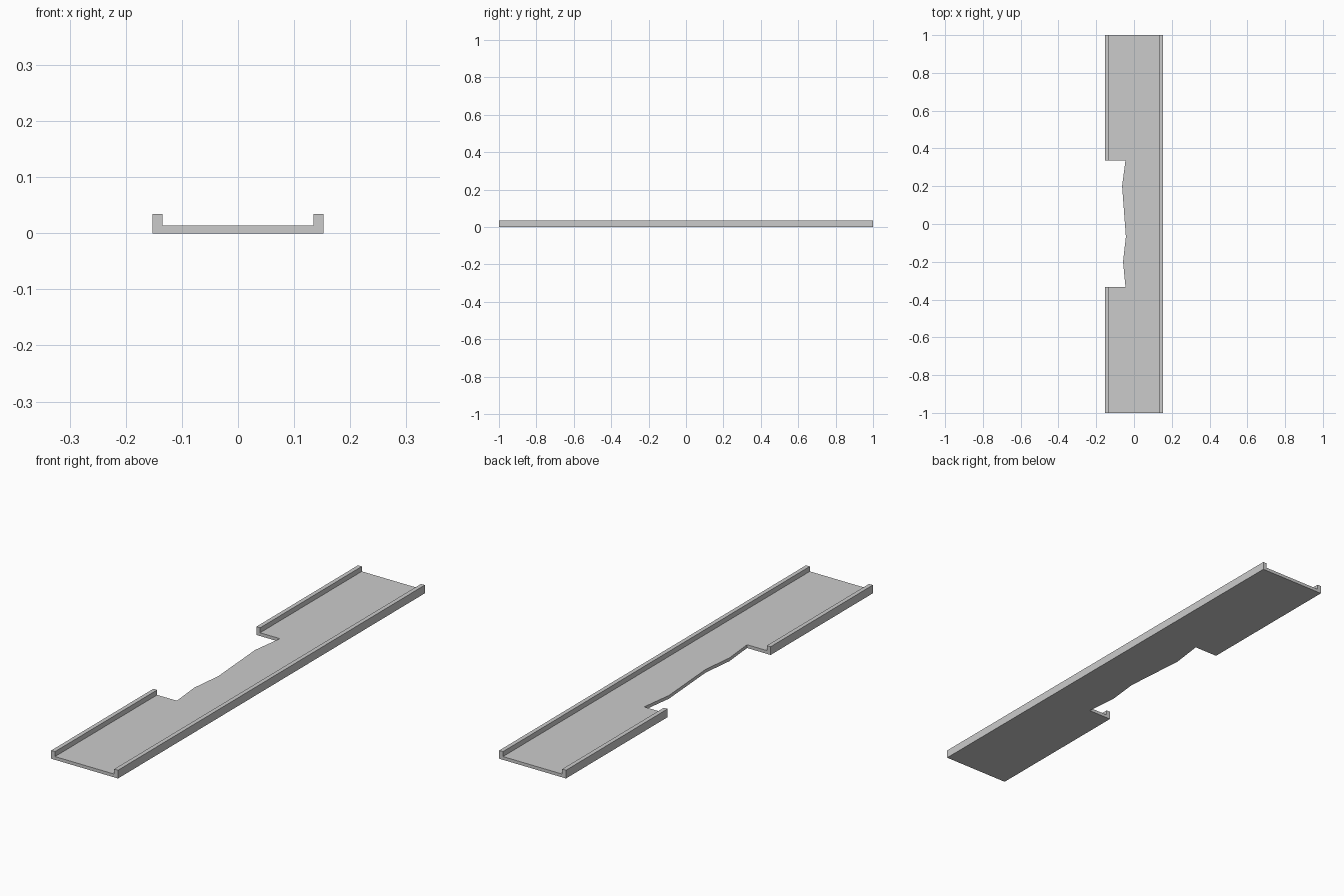
import bpy, bmesh
from mathutils import Vector

if "Cube" in bpy.data.objects:
    bpy.data.objects.remove(bpy.data.objects["Cube"])

W, RIM, H, FLOOR = 0.1525, 0.135, 0.034, 0.0135


def prism(name, outline, sweep):
    """Close an outline into a face and sweep it into a solid."""
    bm = bmesh.new()
    face = bm.faces.new([bm.verts.new(p) for p in outline])
    out = bmesh.ops.extrude_face_region(bm, geom=[face])
    moved = [v for v in out["geom"] if isinstance(v, bmesh.types.BMVert)]
    bmesh.ops.translate(bm, verts=moved, vec=Vector(sweep))
    bmesh.ops.recalc_face_normals(bm, faces=bm.faces)
    mesh = bpy.data.meshes.new(name)
    bm.to_mesh(mesh)
    bm.free()
    obj = bpy.data.objects.new(name, mesh)
    bpy.context.collection.objects.link(obj)
    return obj


# Walkway: U-shaped section swept along y
half = [(W, 0), (W, H), (RIM, H), (RIM, FLOOR)]
section = half + [(-x, z) for x, z in reversed(half)]
walkway = prism("broken_walkway", [(x, -1, z) for x, z in section], (0, 2, 0))

# Cutter: ragged bite out of the left side
ragged = [(-0.045, -0.334), (-0.058, -0.201), (-0.043, -0.067),
          (-0.053, 0.067), (-0.063, 0.201), (-0.045, 0.337)]
bite = [(-0.3, -0.334)] + ragged + [(-0.3, 0.337)]
cutter = prism("bite_cutter", [(x, y, -0.1) for x, y in bite], (0, 0, 0.3))
cutter.hide_render = True
cutter.hide_viewport = True

cut = walkway.modifiers.new("bite", 'BOOLEAN')
cut.operation = 'DIFFERENCE'
cut.solver = 'EXACT'
cut.object = cutter
